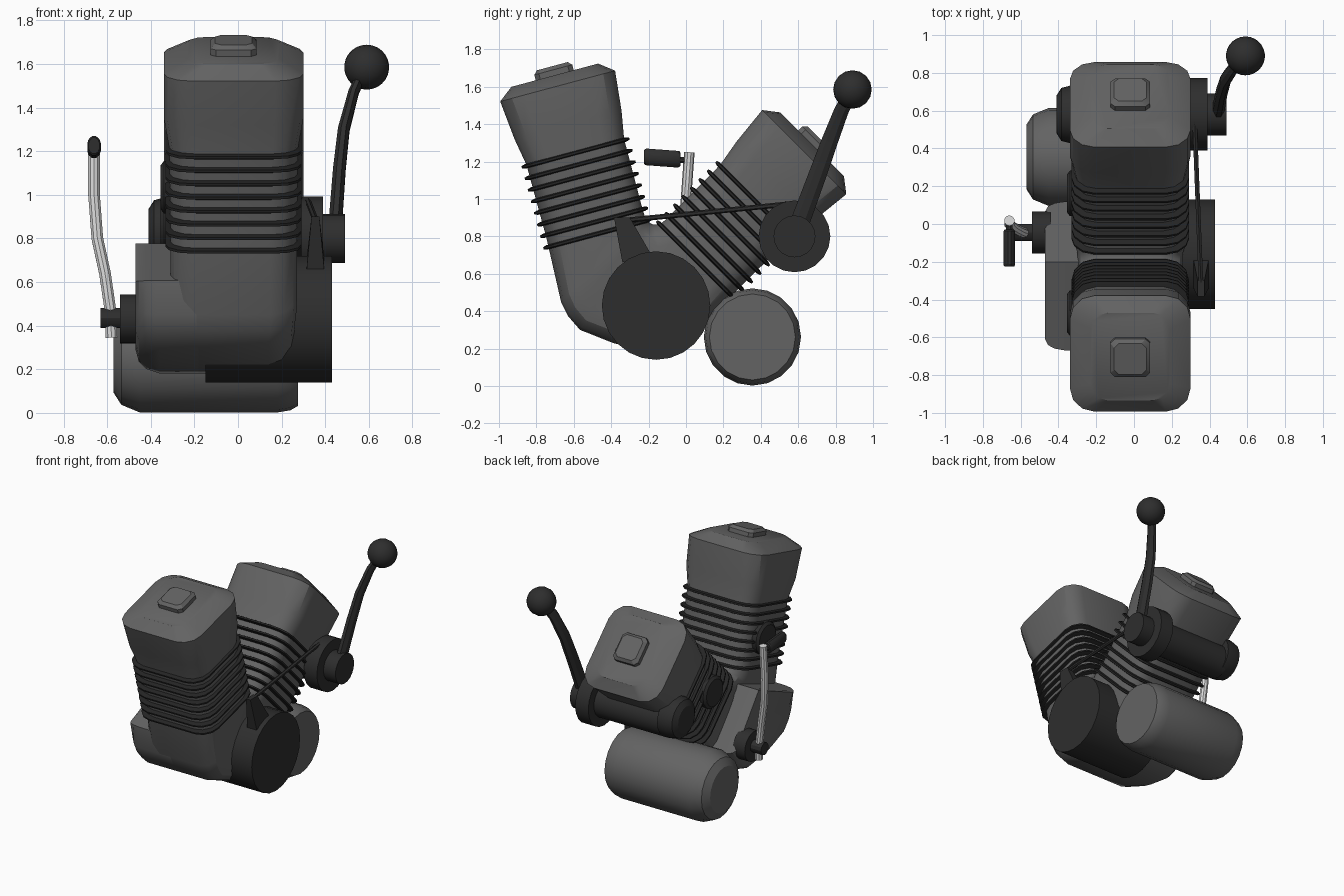
import bpy, bmesh, math
from mathutils import Vector

if "Cube" in bpy.data.objects:
    bpy.data.objects.remove(bpy.data.objects["Cube"])


def material(name, v):
    m = bpy.data.materials.new(name)
    m.diffuse_color = (v, v, v, 1)
    m.use_nodes = True
    m.node_tree.nodes["Principled BSDF"].inputs["Base Color"].default_value = m.diffuse_color
    return m


GREY = material("engine grey", 0.125)
DARK = material("dark metal", 0.027)
FIN = material("fin black", 0.018)
LIGHT = material("bright steel", 0.7)
CY, CZ, CX = -0.333, 0.285, -0.02     # crank centre where both cylinder axes meet


def tilted(x, side, up, deg):
    """Point in a frame around the crank centre, tilted backwards by deg."""
    s, c = math.sin(math.radians(deg)), math.cos(math.radians(deg))
    return Vector((x, CY + side * c + up * s, CZ - side * s + up * c))


def loft(name, rings, mat, angle=30):
    bm = bmesh.new()
    vs = [[bm.verts.new(p) for p in r] for r in rings]
    n = len(rings[0])
    for a, b in zip(vs, vs[1:]):
        for k in range(n):
            bm.faces.new((a[k], a[(k + 1) % n], b[(k + 1) % n], b[k]))
    bm.faces.new(vs[0])
    bm.faces.new(vs[-1])
    bmesh.ops.recalc_face_normals(bm, faces=bm.faces)
    me = bpy.data.meshes.new(name)
    bm.to_mesh(me)
    bm.free()
    ob = bpy.data.objects.new(name, me)
    bpy.context.collection.objects.link(ob)
    me.materials.append(mat)
    bpy.ops.object.select_all(action='DESELECT')
    ob.select_set(True)
    bpy.context.view_layer.objects.active = ob
    bpy.ops.object.shade_smooth_by_angle(angle=math.radians(angle))
    return ob


def rounded(h, w, r, n=4):
    """Rounded rectangle outline, half sizes h and w."""
    pts = []
    for q, (sh, sw) in enumerate(((1, 1), (-1, 1), (-1, -1), (1, -1))):
        for k in range(n):
            a = math.pi / 2 * (q + k / (n - 1))
            pts.append((sh * (h - r) + r * math.cos(a), sw * (w - r) + r * math.sin(a)))
    return pts


def section(o, i, w, r, deg):
    """Rounded ring spanning two points of the tilted frame."""
    o, i = Vector(o), Vector(i)
    mid, half = (o + i) / 2, (i - o) / 2
    h = half.length
    return [tilted(CX + q, *(mid + half * (p / h)), deg) for p, q in rounded(h, w, r)]


def turned(name, y, z, profile, mat, n=20):
    """Part turned about an x-axis line; profile is (x, radius)."""
    return loft(name, [[(x, y + r * math.cos(2 * math.pi * k / n), z + r * math.sin(2 * math.pi * k / n))
                        for k in range(n)] for x, r in profile], mat)


def bar(name, path, sizes, mat, n=8, flat=1.0):
    """Swept bar along a path; flat squeezes it along x."""
    path = [Vector(p) for p in path]
    rings = []
    for k, p in enumerate(path):
        t = (path[min(k + 1, len(path) - 1)] - path[max(k - 1, 0)]).normalized()
        ref = Vector((1, 0, 0)) if abs(t.x) < 0.9 else Vector((0, 1, 0))
        a = (ref - t * ref.dot(t)).normalized()
        b = t.cross(a)
        off = math.pi / n
        rings.append([p + a * (sizes[k] * flat * math.cos(2 * math.pi * j / n + off))
                      + b * (sizes[k] * math.sin(2 * math.pi * j / n + off)) for j in range(n)])
    return loft(name, rings, mat)


# V-shaped engine block: front arm stations, mirrored for the rear arm
def arm(d, u):
    c, s = math.cos(math.pi / 6), 0.5
    return (-d * s + u * c, d * c + u * s)


half = [(arm(d, -u), arm(d, u), w, r) for d, u, w, r in (
    (1.425, .24, .21, .09), (1.365, .318, .32, .13), (1.15, .296, .32, .13),
    (1.0, .27, .295, .12), (.6, .268, .29, .12))]
half += [((-.366, .072), (-.045, .62), .29, .12), ((-.311, .009), (-.03, .61), .288, .12),
         ((-.23, -.046), (-.02, .605), .28, .12), ((-.04, -.068), (-.004, .6), .28, .12)]
rear = [((-o[0], o[1]), (-i[0], i[1]), w, r) for o, i, w, r in reversed(half)]
loft("engine_block", [section(*s, 15) for s in half + rear], GREY)

# Cooling fins, side plugs and head caps on both cylinders
for label, deg, inner in (("front", -15, 1), ("rear", 45, -1)):
    for k in range(8):
        d = 0.547 + k * 0.064
        rings = [[tilted(CX + q, p, d + dz, deg) for p, q in rounded(.298 - g, .312 - g, .12)]
                 for dz, g in ((-.012, .02), (-.006, 0), (.006, 0), (.012, .02))]
        loft(label + "_fin", rings, FIN)
    rings = [[tilted(CX + q, p, d, deg) for p, q in rounded(s, s, .025, 2)]
             for d, s in ((1.40, .105), (1.455, .105), (1.475, .085))]
    loft(label + "_head_cap", rings, GREY)
    c = tilted(0, .06 * inner, .76, deg)
    turned(label + "_side_plug", c.y, c.z, [(-.25, .12), (-.34, .12), (-.355, .10)], DARK, 16)

# Left crankcase cover with a ridged top and rounded lower edge
outline = [(0, .51), (-.409, .224), (-.366, .072), (-.311, .009), (-.23, -.046), (-.04, -.068)]
outline += [(-a, b) for a, b in reversed(outline[1:])]
rings = []
for x, g in ((-.1, 1), (-.36, 1), (-.42, .95), (-.455, .86), (-.47, .72)):
    ring = []
    for a, b in outline:
        s = 1 if b > .2 and a == 0 else (g + 1) / 2 if b > .2 else g
        ring.append(tilted(x, a * s, .3 + (b - .3) * s, 15))
    rings.append(ring)
loft("crankcase_cover", rings, GREY)

# Right clutch drum, its bracket and the link rod
turned("clutch_drum", -.16, .43, [(-.15, .29), (.43, .29)], DARK, 24)
tri = [(-.385, .90), (-.30, .90), (-.19, .71), (-.34, .66)]
loft("clutch_bracket", [[(x + s * (.018 if z > .8 else .04), y, z) for y, z in tri]
                        for x, s in ((.355, -1), (.355, 1))], DARK)
bar("link_rod", [(.355, -.33, .885), (.32, .57, .975)], [.014, .014], DARK, 6)

# Storage tank at the rear
turned("rear_tank", .355, .262, [(-.57, .17), (-.535, .225), (-.45, .26), (.18, .26),
                                 (.24, .25), (.275, .23)], GREY, 20)

# Starter motor with end housings
turned("starter_motor", .58, .80, [(-.3, .125), (.32, .125)], DARK)
turned("starter_end", .58, .835, [(-.41, .10), (-.385, .14), (-.34, .152), (-.27, .152)], DARK)
turned("starter_flange", .58, .80, [(.28, .192), (.39, .192)], DARK, 20)
turned("starter_hub", .58, .80, [(.37, .112), (.49, .112)], DARK, 20)

# Hand lever with ball knob
bar("hand_lever", [(.445, .60, .85), (.465, .70, 1.12), (.485, .765, 1.30), (.53, .83, 1.47),
                   (.58, .89, 1.58)], [.056, .052, .048, .042, .036], DARK, 8, .6)
prof = [(.59 + .103 * math.sin(math.radians(a)), .103 * math.cos(math.radians(a)))
        for a in range(-84, 85, 14)]
turned("lever_knob", .89, 1.585, prof, DARK, 16)

# Kick starter: pivot, bright arm and pedal
turned("kick_pivot_boss", -.045, .43, [(-.44, .112), (-.54, .112)], DARK)
turned("kick_pivot_pin", -.045, .435, [(-.52, .046), (-.63, .046)], DARK, 12)
bar("kick_arm", [(-.58, -.045, .345), (-.585, -.045, .47), (-.61, -.035, .64), (-.645, -.015, .80),
                 (-.66, .0, 1.0), (-.66, .018, 1.25)], [.028] * 6, LIGHT, 10)
bar("pedal_pin", [(-.66, -.05, 1.21), (-.66, .015, 1.205)], [.018, .018], DARK)
bar("kick_pedal", [(-.66, -.225, 1.225), (-.66, -.215, 1.225), (-.66, -.04, 1.212), (-.66, -.03, 1.212)],
    [.038, .046, .046, .038], DARK, 12, .7)
